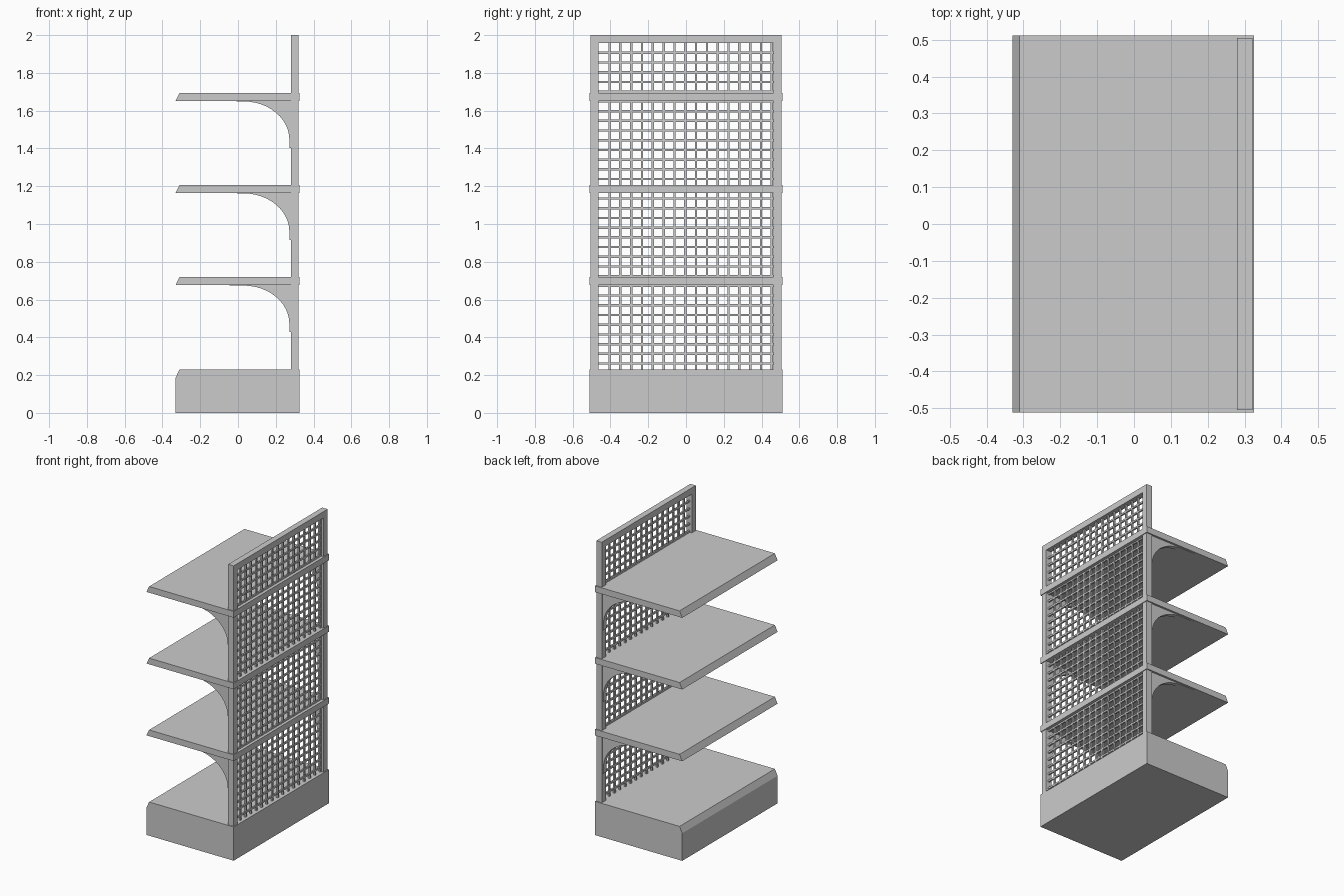
import bpy, bmesh, math

if "Cube" in bpy.data.objects:
    bpy.data.objects.remove(bpy.data.objects["Cube"])

SHELVES = [0.187, 0.677, 1.165, 1.652]   # underside heights
THICK = 0.042


def new_object(name, bm):
    bmesh.ops.recalc_face_normals(bm, faces=bm.faces)
    mesh = bpy.data.meshes.new(name)
    bm.to_mesh(mesh)
    bm.free()
    ob = bpy.data.objects.new(name, mesh)
    bpy.context.collection.objects.link(ob)
    return ob


def add_box(bm, lo, hi):
    verts = bmesh.ops.create_cube(bm, size=1)["verts"]
    for v in verts:
        for i in range(3):
            v.co[i] = lo[i] if v.co[i] < 0 else hi[i]


def box(name, lo, hi):
    bm = bmesh.new()
    add_box(bm, lo, hi)
    return new_object(name, bm)


def extrude_profile(name, pts, y0, y1):
    """Extrude an XZ outline along y."""
    bm = bmesh.new()
    face = bm.faces.new([bm.verts.new((x, y0, z)) for x, z in pts])
    res = bmesh.ops.extrude_face_region(bm, geom=[face])
    for v in res["geom"]:
        if isinstance(v, bmesh.types.BMVert):
            v.co.y = y1
    return new_object(name, bm)


# Plinth
box("base", (-0.33, -0.512, 0), (0.326, 0.512, SHELVES[0]))

# Shelves with sloping front edge
for i, z in enumerate(SHELVES):
    extrude_profile(f"shelf_{i}", [(-0.33, z), (0.326, z), (0.326, z + THICK),
                                   (-0.31, z + THICK)], -0.512, 0.512)

# Curved brackets under the upper shelves
for i, z in enumerate(SHELVES[1:]):
    curve = []
    for k in range(13):
        a = math.radians(90 - 90 * k / 12)
        curve.append((0.03 + 0.242 * math.cos(a), z - 0.206 + 0.203 * math.sin(a)))
    pts = [(0.282, z), (-0.10, z)] + curve + [(0.272, z - 0.25), (0.282, z - 0.25)]
    for side, y in (("left", 0.483), ("right", -0.483)):
        extrude_profile(f"bracket_{side}_{i}", pts, y - 0.015, y + 0.015)

# Back frame: two posts and a top rail
box("post_right", (0.28, -0.505, 0.2), (0.321, -0.462, 2.0))
box("post_left", (0.28, 0.462, 0.2), (0.321, 0.505, 2.0))
box("top_rail", (0.28, -0.462, 1.957), (0.321, 0.462, 2.0))

# Wire grid back panel
bm = bmesh.new()
W = 0.006
for i in range(16):
    y = -0.405 + i * 0.0573
    add_box(bm, (0.3 - W, y - W, 0.21), (0.3 + W, y + W, 1.96))
for k in range(33):
    z = 1.906 - k * 0.0514
    add_box(bm, (0.3 - W * 0.9, -0.465, z - W), (0.3 + W * 0.9, 0.465, z + W))
new_object("wire_grid", bm)
